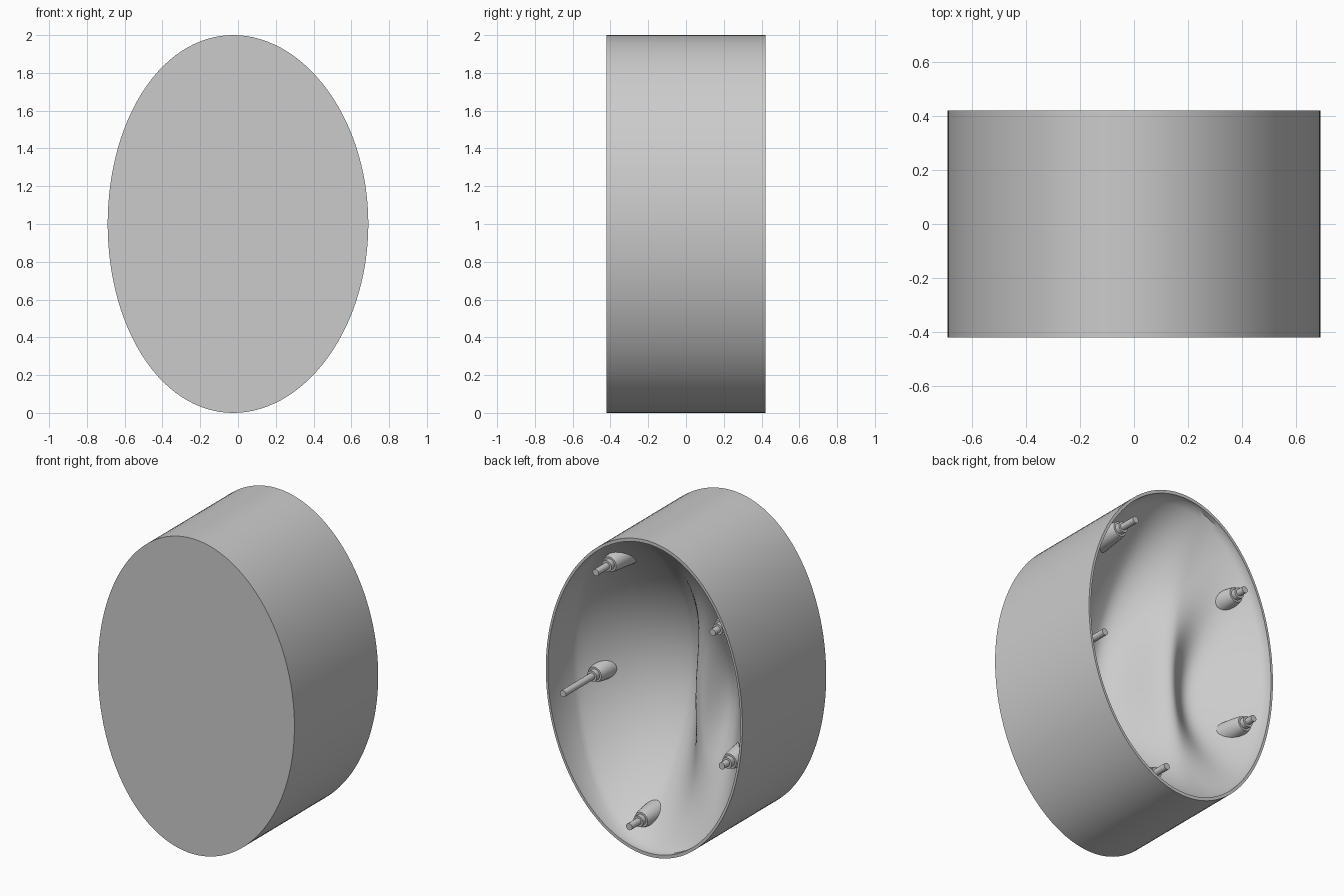
import bpy, bmesh
from math import sin, cos, pi, exp, radians

if "Cube" in bpy.data.objects:
    bpy.data.objects.remove(bpy.data.objects["Cube"])

SEGS, RINGS = 120, 44
BACK, FRONT, WALL = 0.42, -0.42, 0.979


def outline(t, r=1.0):
    """Point on the slightly skewed oval, scaled by r about its centre."""
    return r * (0.69 * cos(t) - 0.025 * sin(t) ** 2), 1 + r * sin(t)


def step(a, b, v):
    v = min(1, max(0, (v - a) / (b - a)))
    return v * v * (3 - 2 * v)


def cavity(t, r):
    """Depth of the moulded bowl: deep on +x, shallow with a ridge on -x."""
    x, z = outline(t, r * WALL)
    edge = 0.39 - 0.22 * max(0, cos(t)) ** 2 * r * r
    depth = 0.38 + 0.25 * step(-0.22, 0.12, x)
    y = edge - depth * max(0, 1 - r * r) ** 0.88
    bend = -0.15 - 0.28 * (z - 0.95) ** 2
    fade = exp(-((z - 0.95) / 0.42) ** 2)
    y += 0.11 * fade * exp(-((x - bend) / 0.12) ** 2)
    y -= 0.08 * fade * exp(-((x - bend + 0.23) / 0.12) ** 2)
    return y


def finish(name, bm, angle=40):
    bmesh.ops.recalc_face_normals(bm, faces=bm.faces)
    me = bpy.data.meshes.new(name)
    bm.to_mesh(me)
    bm.free()
    ob = bpy.data.objects.new(name, me)
    bpy.context.collection.objects.link(ob)
    bpy.ops.object.select_all(action='DESELECT')
    ob.select_set(True)
    bpy.context.view_layer.objects.active = ob
    bpy.ops.object.shade_smooth_by_angle(angle=radians(angle))
    return ob


def bridge(bm, a, b):
    n = len(a)
    for i in range(n):
        j = (i + 1) % n
        bm.faces.new((a[i], a[j], b[j], b[i]))


# Oval shell: flat front, outer wall, rim and moulded bowl in one skin
bm = bmesh.new()
angles = [2 * pi * i / SEGS for i in range(SEGS)]


def ring(scale, depth):
    verts = []
    for t in angles:
        x, z = outline(t, scale)
        verts.append(bm.verts.new((x, depth(t), z)))
    return verts


loops = [ring(1, lambda t: FRONT), ring(1, lambda t: BACK), ring(WALL, lambda t: BACK)]
for k in range(RINGS):
    r = 1 - k / RINGS
    loops.append(ring(r * WALL, lambda t: cavity(t, r)))
for a, b in zip(loops, loops[1:]):
    bridge(bm, a, b)
bm.faces.new(loops[0])
centre = bm.verts.new((0, cavity(0, 0), 1))
for i in range(SEGS):
    bm.faces.new((loops[-1][i], loops[-1][(i + 1) % SEGS], centre))
finish("mould_shell", bm)


# Stepped locating pegs, each turned around the y direction
def peg(name, x, z, root, shoulder):
    profile = [(0.075, root - 0.12), (0.062, root), (0.052, shoulder - 0.05),
               (0.046, shoulder - 0.03), (0.034, shoulder - 0.03),
               (0.034, shoulder), (0.021, shoulder), (0.021, BACK)]
    bm = bmesh.new()
    rings = [[bm.verts.new((x + r * cos(2 * pi * i / 24), y, z + r * sin(2 * pi * i / 24)))
              for i in range(24)] for r, y in profile]
    for a, b in zip(rings, rings[1:]):
        bridge(bm, a, b)
    bm.faces.new(rings[0])
    bm.faces.new(rings[-1])
    finish(name, bm, 30)


peg("peg_top", 0.34, 1.70, 0.16, 0.31)
peg("peg_side_long", 0.57, 0.87, 0.00, 0.13)
peg("peg_bottom", 0.105, 0.15, 0.20, 0.33)
peg("peg_upper", -0.48, 1.54, 0.26, 0.37)
peg("peg_lower", -0.545, 0.71, 0.26, 0.37)
